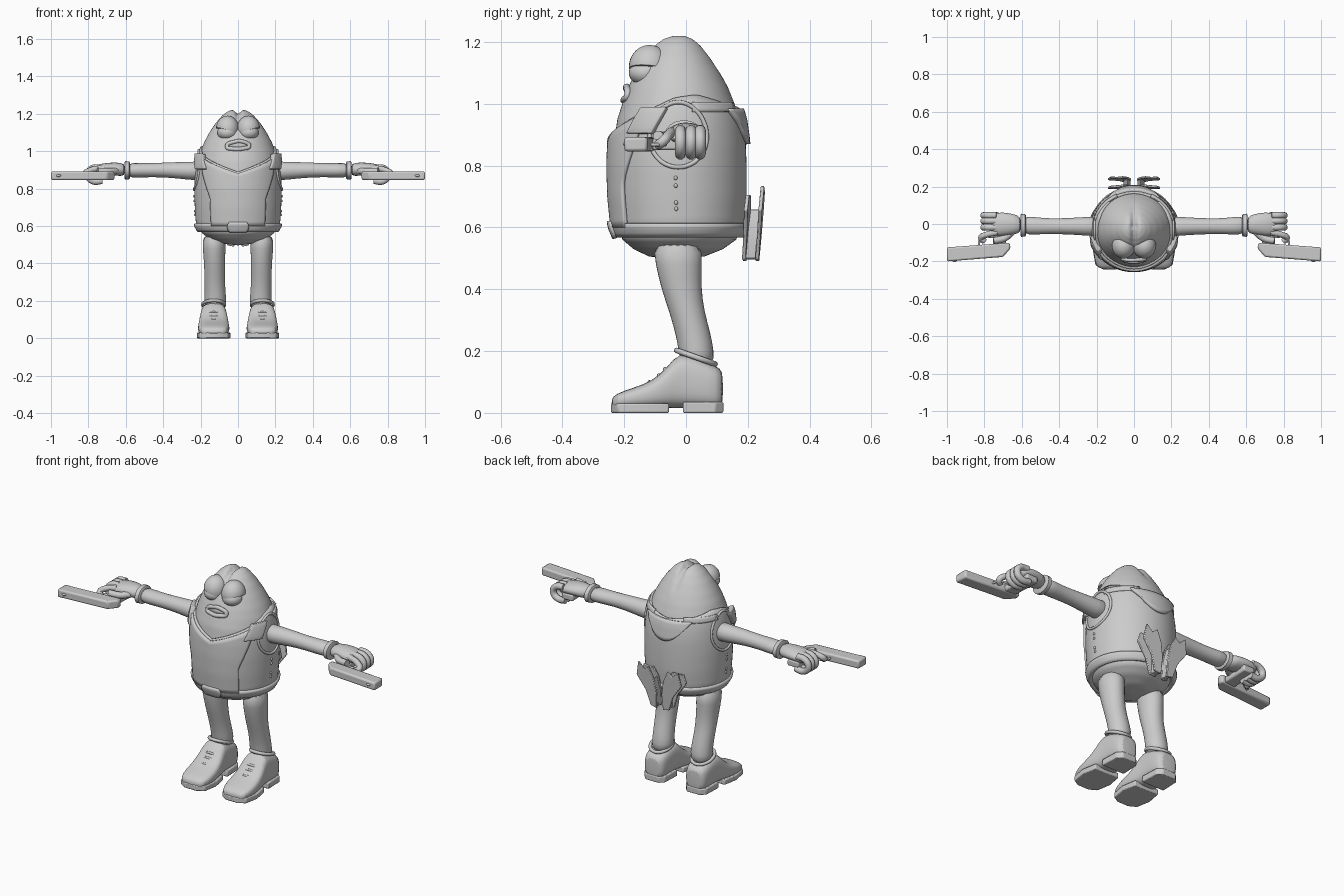
import bpy, bmesh, math
from mathutils import Vector

if "Cube" in bpy.data.objects:
    bpy.data.objects.remove(bpy.data.objects["Cube"])

grey = bpy.data.materials.new("plain grey")
grey.diffuse_color = (0.6, 0.6, 0.6, 1)
grey.use_nodes = True
grey.node_tree.nodes["Principled BSDF"].inputs["Base Color"].default_value = grey.diffuse_color


def finish(name, bm, mirror=False, bevel=0, solid=0, subsurf=0, angle=40, recalc=True):
    if recalc:
        bmesh.ops.recalc_face_normals(bm, faces=bm.faces)
    me = bpy.data.meshes.new(name)
    bm.to_mesh(me)
    bm.free()
    me.materials.append(grey)
    ob = bpy.data.objects.new(name, me)
    bpy.context.collection.objects.link(ob)
    bpy.ops.object.select_all(action='DESELECT')
    ob.select_set(True)
    bpy.context.view_layer.objects.active = ob
    bpy.ops.object.shade_smooth_by_angle(angle=math.radians(angle))
    if solid:
        m = ob.modifiers.new("thickness", 'SOLIDIFY')
        m.thickness, m.offset = solid, -1
    if bevel:
        m = ob.modifiers.new("bevel", 'BEVEL')
        m.width, m.segments = bevel, 2
    if subsurf:
        m = ob.modifiers.new("smooth", 'SUBSURF')
        m.levels = m.render_levels = subsurf
    if mirror:
        ob.modifiers.new("mirror", 'MIRROR')
    return ob


def loft(name, rings, **kw):
    """Skin a list of equal point loops and cap the ends."""
    bm = bmesh.new()
    loops = [[bm.verts.new(p) for p in r] for r in rings]
    n = len(loops[0])
    for a, b in zip(loops, loops[1:]):
        for i in range(n):
            bm.faces.new((a[i], a[(i + 1) % n], b[(i + 1) % n], b[i]))
    bm.faces.new(loops[0])
    bm.faces.new(loops[-1])
    return finish(name, bm, **kw)


def prism(name, pts, place, depth, **kw):
    loft(name, [[place(a, b, d) for a, b in pts] for d in (0, depth)], **kw)


def ellipsoid(name, c, r, cut=None, **kw):
    bm = bmesh.new()
    bmesh.ops.create_uvsphere(bm, u_segments=28, v_segments=18, radius=1)
    for v in bm.verts:
        v.co = Vector([v.co[i] * r[i] + c[i] for i in range(3)])
    if cut:
        g = bm.verts[:] + bm.edges[:] + bm.faces[:]
        res = bmesh.ops.bisect_plane(bm, geom=g, plane_co=cut[0], plane_no=cut[1], clear_inner=True)
        edges = [e for e in res["geom_cut"] if isinstance(e, bmesh.types.BMEdge)]
        bmesh.ops.contextual_create(bm, geom=edges)
    finish(name, bm, **kw)


def tube(name, pts, r, cyclic=False, mirror=True):
    cu = bpy.data.curves.new(name, 'CURVE')
    cu.dimensions, cu.bevel_depth, cu.bevel_resolution = '3D', r, 3
    cu.resolution_u, cu.use_fill_caps = 5, True
    sp = cu.splines.new('BEZIER')
    sp.bezier_points.add(len(pts) - 1)
    for bp, p in zip(sp.bezier_points, pts):
        bp.co = p
        bp.handle_left_type = bp.handle_right_type = 'AUTO'
    sp.use_cyclic_u = cyclic
    cu.materials.append(grey)
    ob = bpy.data.objects.new(name, cu)
    bpy.context.collection.objects.link(ob)
    if mirror:
        ob.modifiers.new("mirror", 'MIRROR')


def lerp_keys(keys, t):
    for a, b in zip(keys, keys[1:]):
        if t <= b[0]:
            f = max(0, (t - a[0]) / (b[0] - a[0]))
            return [p + (q - p) * f for p, q in zip(a[1:], b[1:])]
    return keys[-1][1:]


# Egg-shaped body: height, half width, front y, back y
BODY = [(.497, .002, -.04, -.036), (.506, .08, -.12, .06), (.53, .15, -.17, .12),
        (.56, .19, -.205, .162), (.60, .213, -.222, .178), (.70, .22, -.232, .185),
        (.80, .223, -.235, .185), (.88, .22, -.232, .182), (.95, .212, -.222, .172),
        (1.0, .2, -.206, .157), (1.05, .18, -.188, .137), (1.1, .153, -.165, .111),
        (1.15, .12, -.137, .08), (1.19, .085, -.105, .05), (1.21, .06, -.08, .028),
        (1.22, .038, -.055, .008), (1.224, .002, -.026, -.022)]


def on_body(th, z, off=0):
    hx, yf, yb = lerp_keys(BODY, z)
    return Vector(((hx + off) * math.sin(th), (yf + yb) / 2 - ((yb - yf) / 2 + off) * math.cos(th), z))


rings = []
for a, b in zip(BODY, BODY[1:]):
    for s in range(4):
        z = a[0] + (b[0] - a[0]) * s / 4
        ring = [on_body(i * math.tau / 64, z) for i in range(64)]
        for p in ring:  # central groove over the crown
            p.z -= .024 * math.exp(-(p.x / .017) ** 2) * min(1, max(0, (z - 1.08) / .12))
        rings.append(ring)
loft("body", rings, angle=60)


def patch(name, fn, off, thick, nu=24, nv=10, bevel=0, **kw):
    """Sheet that follows the body; fn(u, v) gives angle and height."""
    bm = bmesh.new()
    g = [[bm.verts.new(on_body(*fn(i / nu, j / nv), off)) for i in range(nu + 1)] for j in range(nv + 1)]
    for j in range(nv):
        for i in range(nu):
            bm.faces.new((g[j][i], g[j][i + 1], g[j + 1][i + 1], g[j + 1][i]))
    bmesh.ops.remove_doubles(bm, verts=bm.verts, dist=1e-5)
    finish(name, bm, solid=thick, bevel=bevel, recalc=False, **kw)


NECK = [(0, .89), (.9, .965), (1.5, 1.02), (1.9, 1.03), (2.5, 1.0), (3.15, .985)]


def neckline(th):
    return lerp_keys(NECK, abs(th))[0]


def vest(u, v):
    th = (2 * u - 1) * math.pi
    return th, .575 + (neckline(th) - .575) * v


def front_plate(u, v):
    th = (2 * u - 1) * (.66 + .4 * max(0, v - .45) / .55)
    return th, .6 + (neckline(th) - .008 - .6) * v


def back_plate(u, v):
    s = 2 * u - 1
    low = .87 + .06 * abs(s) ** 2
    return math.pi + s * (.42 + .25 * v), low + (.985 - low) * v


# Vest, plates, straps and belt
patch("vest", vest, .011, .014, 64, 14)
patch("vest_front_plate", front_plate, .023, .016, 28, 14)
patch("vest_back_plate", back_plate, .026, .022, 16, 6)
patch("belt", lambda u, v: ((2 * u - 1) * math.pi, .567 + .045 * v), .022, .025, 64, 3)
patch("buckle", lambda u, v: ((2 * u - 1) * (.2 + .05 * math.sin(v * math.pi)), .562 + .058 * v),
      .032, .02, 8, 4)
for s in (-1, 1):
    patch("shoulder_strap", lambda u, v: (s * 1.08 + (u - .5) * .42 + s * .2 * (v - .5), .905 + .085 * v),
          .034, .028, 6, 4, bevel=.004)
    patch("back_shoulder_strap", lambda u, v: (s * 2.25 + (u - .5) * .9, .975 + .03 * v), .018, .012, 8, 3)

# Arm hole rims and side lacing
rim = []
for i in range(16):
    t = i * math.tau / 16
    z = .9 + .105 * math.sin(t)
    rim.append(on_body(math.pi / 2 + .44 * math.cos(t), z, .012))
tube("arm_hole_rim", rim, .007, cyclic=True)
for z in (.66, .68, .735, .76):
    ellipsoid("side_lace", on_body(1.53, z, .012), (.006, .006, .007), mirror=True)

# Face
ellipsoid("eyeball", (.057, -.13, 1.1), (.054, .055, .042), mirror=True)
ellipsoid("eyelid", (.056, -.118, 1.118), (.062, .067, .072),
          cut=((.056, -.16, 1.112), (-.28, .1, 1)), mirror=True)
tube("lips", [(-.06, -.189, 1.025), (-.02, -.193, 1.05), (.03, -.191, 1.05),
              (.06, -.189, 1.028), (.03, -.199, 1.015), (-.03, -.199, 1.013)], .011, True, False)
ellipsoid("mouth", (0, -.187, 1.032), (.05, .012, .017))


def ring(c, a, b, axis, n=16, power=1.0):
    """Rounded loop around c with half sizes a and b, perpendicular to the axis."""
    out = []
    for i in range(n):
        t = math.tau * i / n
        p, q = [math.copysign(abs(f(t)) ** power, f(t)) for f in (math.cos, math.sin)]
        d = {'x': (0, a * p, b * q), 'y': (a * p, 0, b * q), 'z': (a * p, b * q, 0)}[axis]
        out.append(Vector(c) + Vector(d))
    return out


# Legs: height, x, y, half width, half depth
LEG = [(.15, .125, .035, .056, .056), (.2, .12, .034, .06, .058), (.26, .123, .022, .056, .058),
       (.33, .125, .002, .056, .058), (.4, .125, -.015, .057, .066), (.48, .128, -.024, .062, .076),
       (.56, .128, -.028, .066, .085)]
loft("leg", [ring((x, y, z), a, b, 'z') for z, x, y, a, b in LEG], mirror=True, subsurf=1)

# Shoes: y, half width, top height
SHOE = [(-.241, .045, .045), (-.228, .072, .062), (-.17, .086, .082), (-.11, .084, .102),
        (-.06, .078, .148), (-.022, .07, .2), (.04, .067, .178), (.1, .064, .15), (.121, .045, .138)]
loft("shoe", [ring((.13, y, (t + .015) / 2), w, (t - .015) / 2, 'y', 20, .65) for y, w, t in SHOE],
     mirror=True, subsurf=1)
SOLE = [(.075, -.055), (.09, -.14), (.076, -.22), (.035, -.243)]
prism("front_sole", [(.13 + x, y) for x, y in SOLE] + [(.13 - x, y) for x, y in SOLE[::-1]],
      lambda a, b, d: (a, b, d), .03, bevel=.005, mirror=True)
HEEL = [(.04, .121), (.066, .095), (.07, -.01)]
prism("heel", [(.13 + x, y) for x, y in HEEL] + [(.13 - x, y) for x, y in HEEL[::-1]],
      lambda a, b, d: (a, b, d), .035, bevel=.005, mirror=True)
for y, z in ((-.118, .1), (-.088, .122), (-.068, .142)):
    tube("shoelace", [(.085, y + .008, z - .012), (.13, y, z), (.175, y + .008, z - .012)], .006)
tube("shoe_collar", [(.13 + .058 * math.cos(t), .032 + .062 * math.sin(t), .18 - .022 * math.sin(t))
                     for t in [i * math.tau / 10 for i in range(10)]], .009, True)

# Arms: x, y, z, half depth, half height
ARM = [(.18, -.013, .895, .058, .055), (.26, -.012, .895, .05, .049), (.36, -.012, .9, .044, .042),
       (.45, -.012, .899, .042, .038), (.53, -.01, .898, .047, .039), (.6, -.006, .898, .052, .041)]
loft("arm", [ring((x, y, z), a, b, 'x') for x, y, z, a, b in ARM], mirror=True, subsurf=1)
loft("cuff", [ring((x, -.007, .898), a, b, 'x') for x, a, b in
              ((.578, .053, .042), (.582, .06, .048), (.604, .062, .049), (.608, .052, .04))], mirror=True)

# Hands gripping the pistols
HAND = [(.6, -.005, .9, .046, .036), (.65, .0, .905, .056, .036), (.7, 0, .905, .064, .034),
        (.745, -.002, .9, .062, .032), (.775, -.002, .893, .05, .022)]
loft("palm", [ring((x, y, z), a, b, 'x') for x, y, z, a, b in HAND], mirror=True, subsurf=1)
for y in (-.018, .016, .046):
    tube("finger", [(.735, y, .914), (.785, y, .906), (.804, y, .872), (.775, y, .84), (.725, y, .842)], .018)
tube("index_finger", [(.73, -.045, .91), (.79, -.058, .898), (.818, -.075, .878), (.8, -.092, .866)], .016)
tube("thumb", [(.65, -.04, .895), (.69, -.075, .892), (.75, -.09, .895)], .018)


def flat(a, b, d):
    return (a, b, .846 + d)


prism("pistol_slide", [(.665, -.1), (1, -.125), (1, -.2), (.70, -.176), (.66, -.13)], flat, .046,
      bevel=.009, mirror=True)
prism("pistol_grip", [(.685, -.12), (.755, -.115), (.745, .055), (.675, .055)],
      lambda a, b, d: (a, b, .85 + d), .036, bevel=.008, mirror=True)
tube("trigger_guard", [(.75, -.07, .868), (.8, -.07, .868), (.825, -.09, .868), (.83, -.12, .868)], .006)
for x in (.74, .96):
    ellipsoid("slide_detail", (x, -.19 if x > .9 else -.165, .87), (.014, .014, .008), mirror=True)

# Paired holsters hanging behind the belt, two leaves joined by a folded edge
LEAF = [(.02, .49), (.058, .497), (.085, .58), (.14, .655), (.125, .735), (.088, .7),
        (.06, .725), (.03, .66), (.016, .58)]
prism("holster_outer_leaf", LEAF, lambda a, b, d: (a, .222 + (b - .49) * .09 + d - (a - .08) * .05, b),
      .012, bevel=.003, mirror=True)
prism("holster_inner_leaf", [(x, min(z, .705)) for x, z in LEAF],
      lambda a, b, d: (a, .178 + (b - .49) * .09 + d - (a - .08) * .1, b), .012, bevel=.003, mirror=True)
prism("holster_fold", [(.02, .495), (.05, .5), (.055, .6), (.035, .66), (.018, .58)],
      lambda a, b, d: (a, .183 + (b - .49) * .09 + d, b), .042, bevel=.004, mirror=True)
